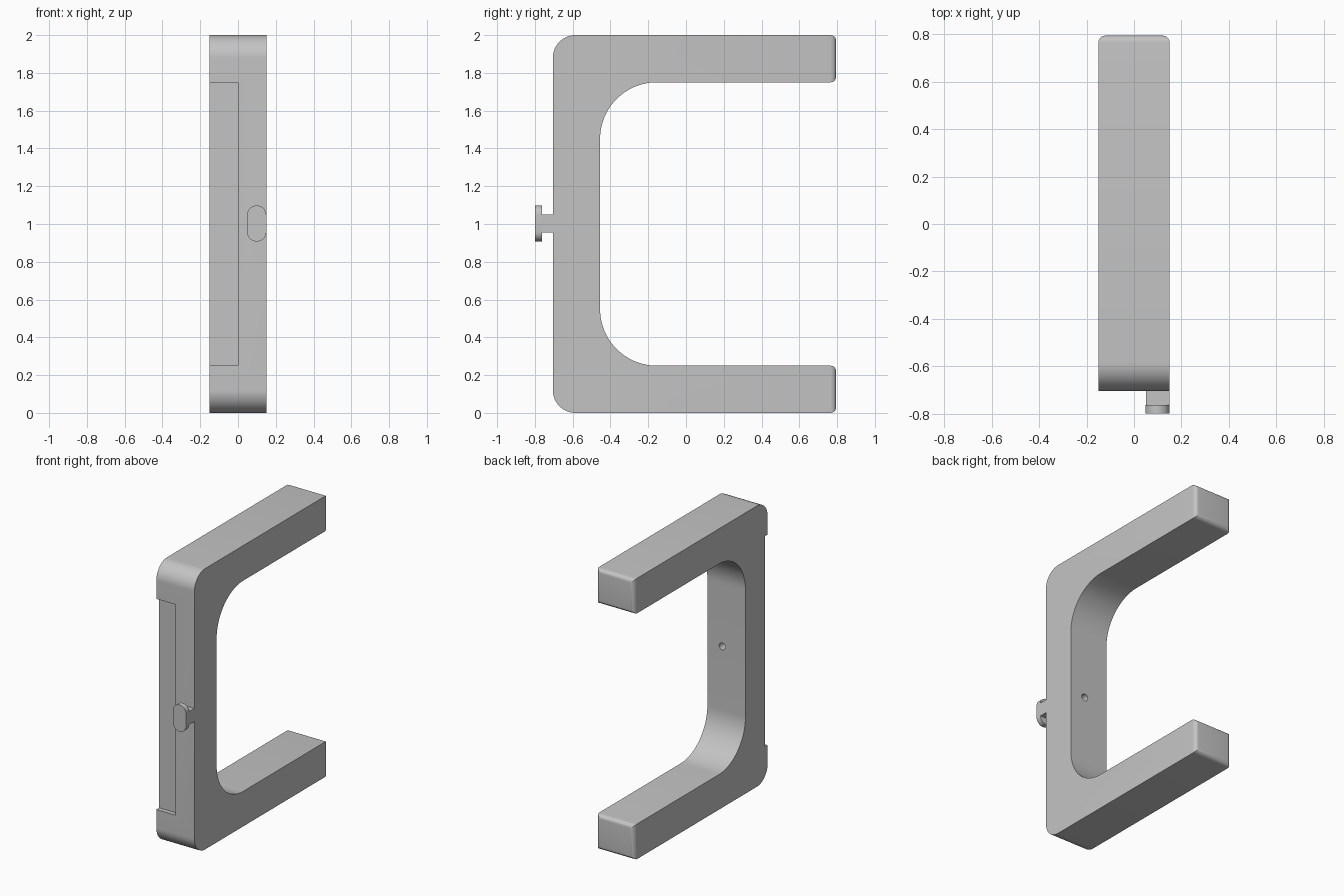
import bpy, bmesh
from math import cos, sin, radians
from mathutils import Vector, Matrix

if "Cube" in bpy.data.objects:
    bpy.data.objects.remove(bpy.data.objects["Cube"], do_unlink=True)

grey = bpy.data.materials.new("plain grey")
grey.use_nodes = True
grey.diffuse_color = (0.55, 0.55, 0.55, 1)
grey.node_tree.nodes["Principled BSDF"].inputs["Base Color"].default_value = grey.diffuse_color

WIDTH, FRONT, INNER, BACK = 0.3, -0.705, -0.455, 0.795


def arc(cx, cy, r, start, end, steps=16):
    """Points along a circular arc, angles in degrees."""
    angles = [radians(start + (end - start) * i / steps) for i in range(steps + 1)]
    return [(cx + r * cos(a), cy + r * sin(a)) for a in angles]


def extrude(bm, points, offset):
    """Close a loop of points and sweep it along the offset."""
    face = bm.faces.new([bm.verts.new(p) for p in points])
    swept = bmesh.ops.extrude_face_region(bm, geom=[face])["geom"]
    bmesh.ops.translate(bm, vec=offset, verts=[v for v in swept if isinstance(v, bmesh.types.BMVert)])
    bmesh.ops.recalc_face_normals(bm, faces=bm.faces)


def box(bm, low, high):
    low, high = Vector(low), Vector(high)
    size = Matrix.Diagonal((high - low).to_4d())
    bmesh.ops.create_cube(bm, size=1, matrix=Matrix.Translation((low + high) / 2) @ size)


def finish(name, bm):
    mesh = bpy.data.meshes.new(name)
    bm.to_mesh(mesh)
    bm.free()
    mesh.materials.append(grey)
    obj = bpy.data.objects.new(name, mesh)
    bpy.context.collection.objects.link(obj)
    return obj


def activate(obj):
    bpy.ops.object.select_all(action="DESELECT")
    obj.select_set(True)
    bpy.context.view_layer.objects.active = obj


def cut(target, cutter):
    activate(target)
    mod = target.modifiers.new("cut", "BOOLEAN")
    mod.operation, mod.solver, mod.object = "DIFFERENCE", "EXACT", cutter
    bpy.ops.object.modifier_apply(modifier=mod.name)
    bpy.data.objects.remove(cutter, do_unlink=True)


# C-shaped frame: profile in y and z, swept across the width
R_OUT, R_IN = 0.12, 0.3
outline = [(BACK, 2)]
outline += arc(FRONT + R_OUT, 2 - R_OUT, R_OUT, 90, 180)
outline += arc(FRONT + R_OUT, R_OUT, R_OUT, 180, 270)
outline += [(BACK, 0), (BACK, 0.25)]
outline += arc(INNER + R_IN, 0.25 + R_IN, R_IN, 270, 180, 24)
outline += arc(INNER + R_IN, 1.75 - R_IN, R_IN, 180, 90, 24)
outline += [(BACK, 1.75)]
bm = bmesh.new()
extrude(bm, [(-WIDTH / 2, y, z) for y, z in outline], (WIDTH, 0, 0))

# Rounded tips of both arms
tips = [e for e in bm.edges if all(v.co.y > BACK - 0.001 for v in e.verts)]
bmesh.ops.bevel(bm, geom=tips, offset=0.03, segments=6, profile=0.5, affect="EDGES")
frame = finish("frame", bm)

# Shallow recess in the front, open on one side
bm = bmesh.new()
box(bm, (-0.3, FRONT - 0.1, 0.25), (0, FRONT + 0.032, 1.75))
cut(frame, finish("recess_cutter", bm))

# Small blind hole in the inner wall
bm = bmesh.new()
place = Matrix.Translation((0.033, INNER, 1)) @ Matrix.Rotation(radians(90), 4, "X")
bmesh.ops.create_cone(bm, cap_ends=True, segments=24, radius1=0.025, radius2=0.025,
                      depth=0.2, matrix=place)
cut(frame, finish("hole_cutter", bm))

# Knob: square stem and a cap with round ends
bm = bmesh.new()
box(bm, (0.05, -0.77, 0.955), (0.149, FRONT + 0.01, 1.05))
stem = finish("knob_stem", bm)

bm = bmesh.new()
cap_outline = arc(0.099, 1.047, 0.051, 0, 180) + arc(0.099, 0.958, 0.051, 180, 360)
extrude(bm, [(x, -0.8, z) for x, z in cap_outline], (0, 0.037, 0))
cap = finish("knob_cap", bm)

for obj in (frame, stem, cap):
    activate(obj)
    bpy.ops.object.shade_smooth_by_angle(angle=radians(30))
